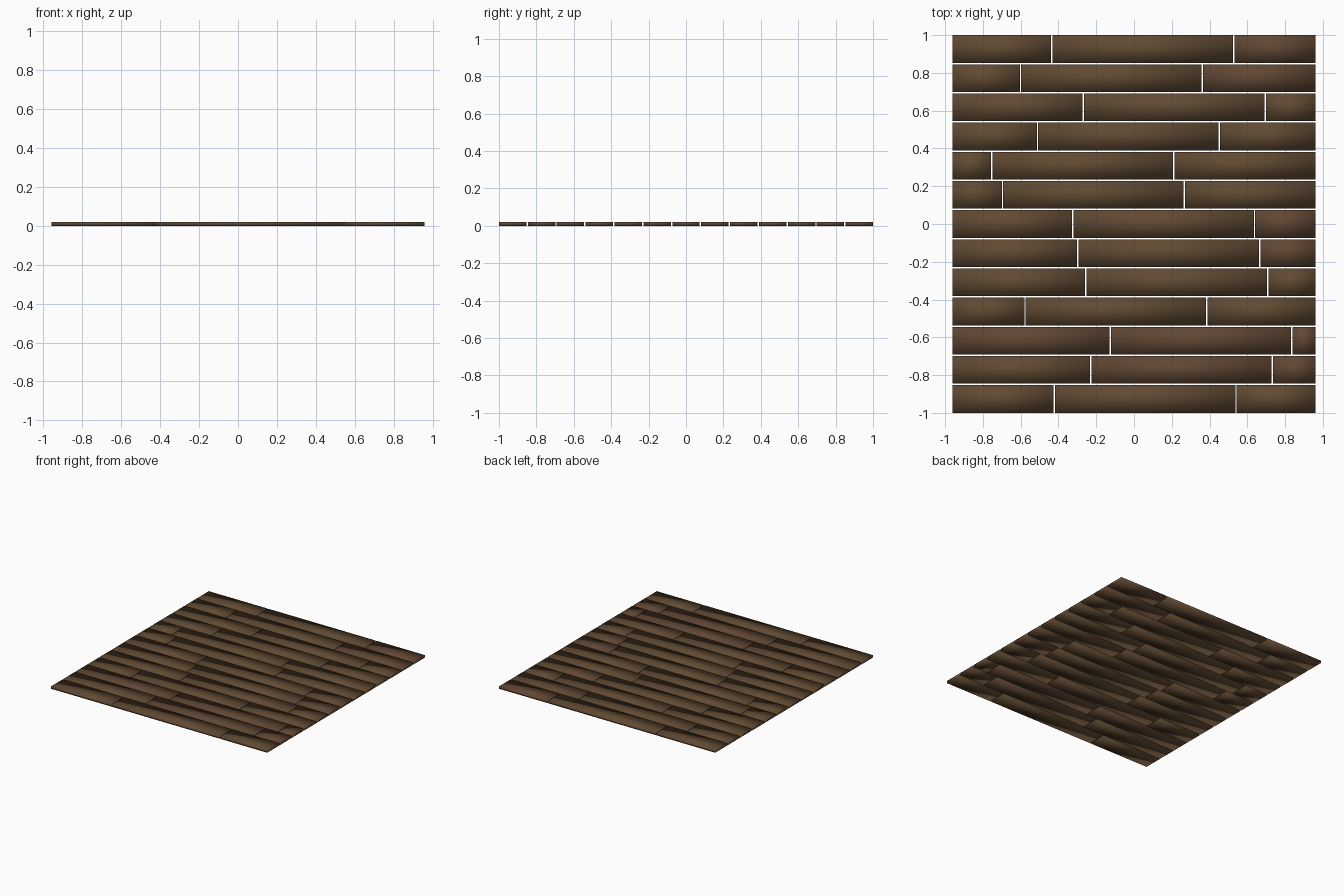
import bpy
import bmesh

if "Cube" in bpy.data.objects:
    bpy.data.objects.remove(bpy.data.objects["Cube"])

# Overall floor dimensions
HALF_X, THICK, GAP = 0.96, 0.02, 0.0075
ROWS, PLANK = 13, 0.962
PITCH = (2.0 + GAP) / ROWS

# First joint in each row, from the back (+y) to the front (-y)
JOINTS = [-0.435, -0.601, -0.268, -0.511, -0.752, -0.696, -0.324,
          -0.297, -0.255, -0.577, -0.126, -0.229, -0.422]
# (row, plank) pairs with the slightly redder stain
RED = {(0, 2), (1, 2), (6, 2), (7, 2), (10, 0), (10, 1), (10, 2),
       (11, 1), (11, 2)}


def material(name, rgb):
    m = bpy.data.materials.new(name)
    m.diffuse_color = (*rgb, 1.0)
    m.use_nodes = True
    m.node_tree.nodes["Principled BSDF"].inputs["Base Color"].default_value = m.diffuse_color
    return m


brown = material("dark_brown_wood", (0.118, 0.068, 0.032))
red_brown = material("reddish_brown_wood", (0.118, 0.062, 0.033))


def plank(name, x0, x1, y0, y1, mat):
    """One floorboard: a thin box with softly shaded corners."""
    bm = bmesh.new()
    bmesh.ops.create_cube(bm, size=1.0)
    bmesh.ops.scale(bm, vec=(x1 - x0, y1 - y0, THICK), verts=bm.verts)
    for f in bm.faces:
        f.smooth = True
    me = bpy.data.meshes.new(name)
    bm.to_mesh(me)
    bm.free()
    me.materials.append(mat)
    ob = bpy.data.objects.new(name, me)
    ob.location = ((x0 + x1) / 2, (y0 + y1) / 2, THICK / 2)
    bpy.context.collection.objects.link(ob)


# Rows of staggered boards, trimmed flush at both ends
for r, joint in enumerate(JOINTS):
    top = 1.0 - r * PITCH
    cuts = [-HALF_X - GAP / 2, joint, joint + PLANK, HALF_X + GAP / 2]
    for i in range(3):
        plank(f"floorboard_{r + 1}_{i + 1}",
              cuts[i] + GAP / 2, cuts[i + 1] - GAP / 2,
              top - PITCH + GAP, top,
              red_brown if (r, i) in RED else brown)
